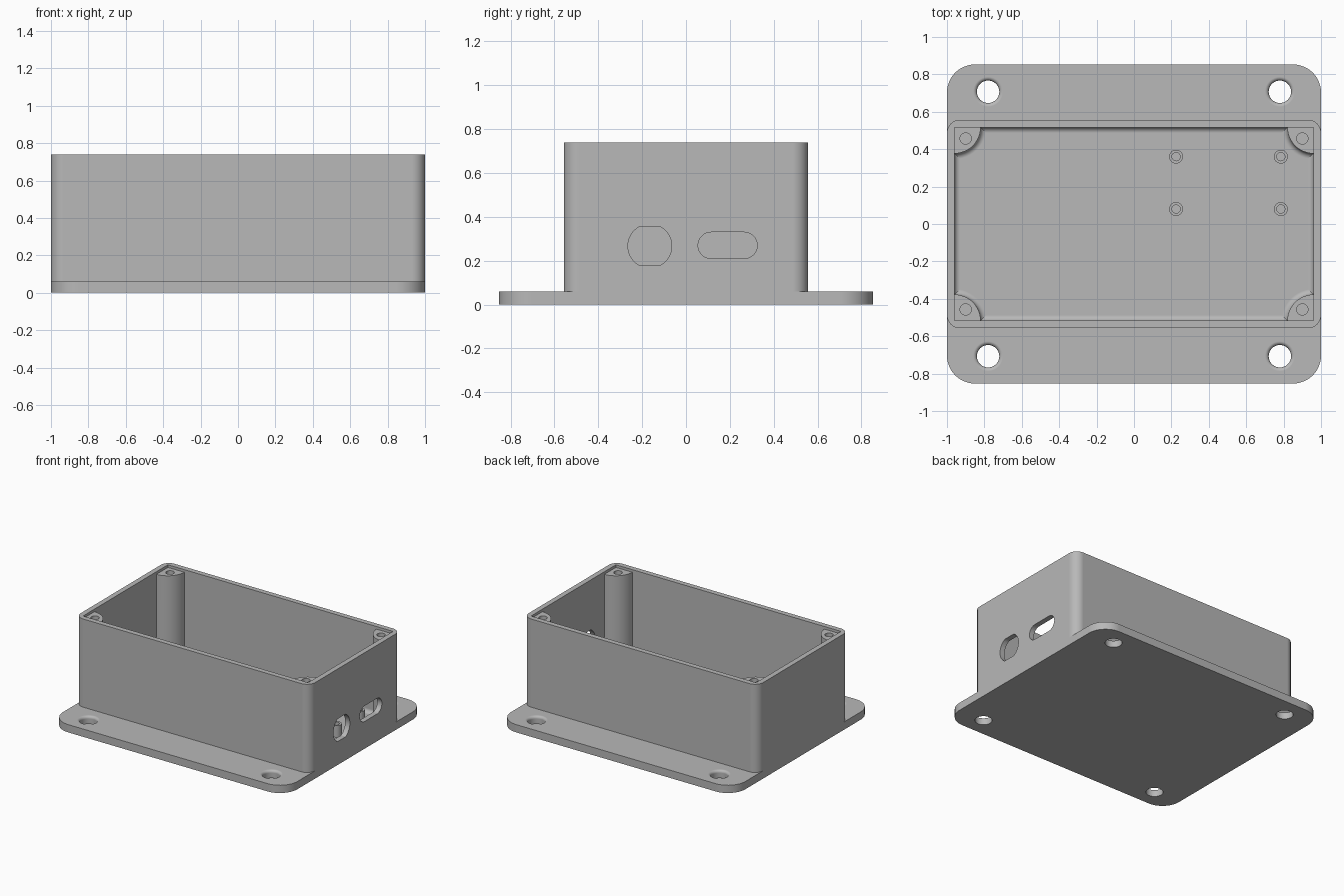
import bpy, bmesh
from math import sin, cos, pi, radians

if "Cube" in bpy.data.objects:
    bpy.data.objects.remove(bpy.data.objects["Cube"])

FLOOR, TOP, POST_TOP = 0.06, 0.74, 0.72
HALF_X, HALF_Y, BASE_Y = 1.0, 0.557, 0.853
IN_X, IN_Y, POST_R = 0.96, 0.517, 0.14
STEPS = 12

grey = bpy.data.materials.new("grey plastic")
grey.use_nodes = True
grey.diffuse_color = (0.48, 0.48, 0.48, 1)
grey.node_tree.nodes["Principled BSDF"].inputs["Base Color"].default_value = grey.diffuse_color


def make_object(name, bm):
    bmesh.ops.recalc_face_normals(bm, faces=bm.faces)
    mesh = bpy.data.meshes.new(name)
    bm.to_mesh(mesh)
    bm.free()
    mesh.materials.append(grey)
    obj = bpy.data.objects.new(name, mesh)
    bpy.context.collection.objects.link(obj)
    return obj


def arc(cx, cy, r, start, end, steps=STEPS):
    angles = [radians(start + (end - start) * i / steps) for i in range(steps + 1)]
    return [(cx + r * cos(a), cy + r * sin(a)) for a in angles]


def rounded_rect(hx, hy, r, cx=0, cy=0):
    pts = []
    for i, (sx, sy) in enumerate([(1, 1), (-1, 1), (-1, -1), (1, -1)]):
        pts += arc(cx + sx * (hx - r), cy + sy * (hy - r), r, 90 * i, 90 * i + 90)
    return pts


def prism(name, outline, low, high, axis="z", fillet=0):
    """Extrude an outline along z, or a (y, z) outline along x."""
    bm = bmesh.new()
    place = (lambda p, h: (p[0], p[1], h)) if axis == "z" else (lambda p, h: (h, p[0], p[1]))
    a = [bm.verts.new(place(p, low)) for p in outline]
    b = [bm.verts.new(place(p, high)) for p in outline]
    bottom = bm.faces.new(a)
    bm.faces.new(b)
    for i in range(len(a)):
        j = (i + 1) % len(a)
        bm.faces.new((a[i], a[j], b[j], b[i]))
    bmesh.ops.remove_doubles(bm, verts=bm.verts, dist=0.0001)
    if fillet:
        bmesh.ops.recalc_face_normals(bm, faces=bm.faces)
        bmesh.ops.bevel(bm, geom=list(bottom.edges), offset=fillet, segments=5,
                        profile=0.5, affect="EDGES")
    return make_object(name, bm)


def lathe(name, profile, x, y, sides=32):
    """Turn a (radius, z) profile around a vertical axis and cap both ends."""
    bm = bmesh.new()
    rings = [[bm.verts.new((x + r * cos(2 * pi * i / sides), y + r * sin(2 * pi * i / sides), z))
              for i in range(sides)] for r, z in profile]
    for lower, upper in zip(rings, rings[1:]):
        for i in range(sides):
            j = (i + 1) % sides
            bm.faces.new((lower[i], lower[j], upper[j], upper[i]))
    bm.faces.new(rings[0])
    bm.faces.new(rings[-1])
    return make_object(name, bm)


def combine(obj, tool, operation="DIFFERENCE"):
    mod = obj.modifiers.new("combine", "BOOLEAN")
    mod.object, mod.operation, mod.solver = tool, operation, "EXACT"
    bpy.context.view_layer.update()
    result = bpy.data.meshes.new_from_object(
        obj.evaluated_get(bpy.context.evaluated_depsgraph_get()))
    obj.modifiers.clear()
    obj.data = result
    bpy.data.objects.remove(tool)


def finish(obj):
    bpy.ops.object.select_all(action="DESELECT")
    obj.select_set(True)
    bpy.context.view_layer.objects.active = obj
    bpy.ops.object.shade_smooth_by_angle(angle=radians(30))
    mod = obj.modifiers.new("even shading", "WEIGHTED_NORMAL")
    mod.keep_sharp = True


corners = [(1, 1), (-1, 1), (-1, -1), (1, -1)]

# Mounting flange and box walls as one moulded body
body = prism("enclosure_body", rounded_rect(HALF_X, BASE_Y, 0.15), 0, FLOOR)
combine(body, prism("walls", rounded_rect(HALF_X, HALF_Y, 0.07), 0, TOP), "UNION")

# Cavity that leaves a quarter-round post in each corner, with a filleted floor
outline = []
for i, (sx, sy) in enumerate(corners):
    outline += arc(sx * IN_X, sy * IN_Y, POST_R, 270 + 90 * i, 180 + 90 * i)
combine(body, prism("cavity", outline, FLOOR, TOP + 0.1, fillet=0.03))

# Lid recess above the posts
recess = [(sx * IN_X, sy * IN_Y) for sx, sy in corners]
combine(body, prism("recess", recess, POST_TOP, TOP + 0.2))

# Screw holes in the posts, and flared mounting holes in the flange
flare = [(0.08 - 0.02 * cos(a), 0.04 + 0.02 * sin(a)) for a in [pi / 2 * i / 5 for i in range(6)]]
for sx, sy in corners:
    combine(body, lathe("post_hole", [(0.03, 0.45), (0.03, TOP + 0.1)], sx * 0.9, sy * 0.457))
    combine(body, lathe("flange_hole", [(0.06, -0.1)] + flare + [(0.08, 0.1)],
                        sx * 0.78, sy * 0.707))

# Connector openings in the left wall: a slot and a round hole with flats
combine(body, prism("slot", rounded_rect(0.135, 0.06, 0.06, 0.19, 0.27), 0.9, 1.1, "x"))
flats = [(y, min(max(z, 0.18), 0.355)) for y, z in arc(-0.165, 0.267, 0.1, 0, 360, 48)[:-1]]
combine(body, prism("round_opening", flats, 0.9, 1.1, "x"))
finish(body)

# Hollow circuit board standoffs on the floor
for x in (0.225, 0.785):
    for y in (0.08, 0.36):
        finish(lathe("standoff", [(0.037, 0.05), (0.037, 0.15), (0.022, 0.15), (0.022, 0.065)], x, y))
